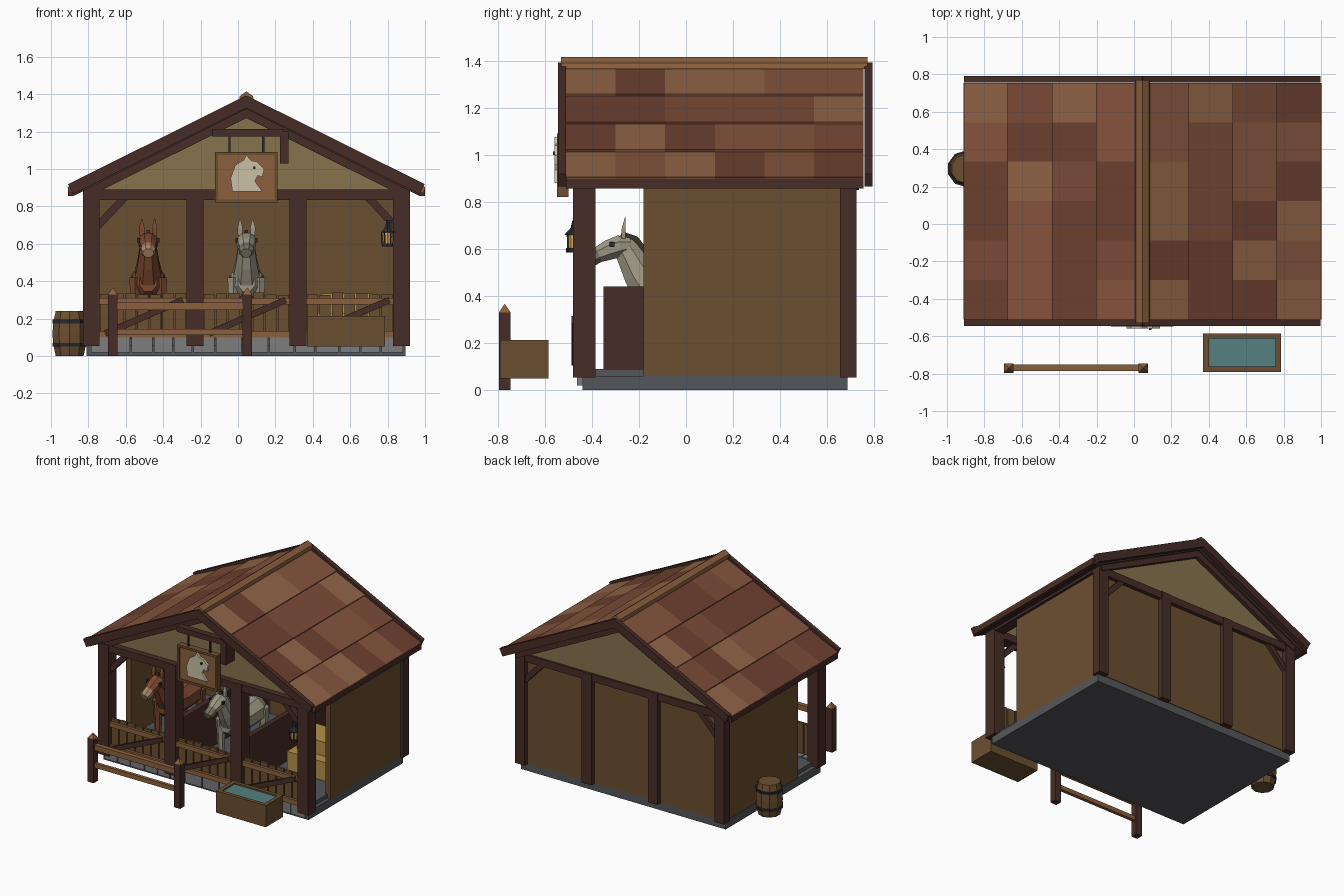
import bpy, bmesh, math, random
from mathutils import Vector, Matrix

if "Cube" in bpy.data.objects:
    bpy.data.objects.remove(bpy.data.objects["Cube"])

random.seed(4)
C = 0.045                      # building centre line in x
SLOPE = 0.503                  # roof rise per unit of x


def mat(name, code):
    rgb = [(int(code[i:i + 2], 16) / 255) ** 2.2 for i in (0, 2, 4)]
    m = bpy.data.materials.new(name)
    m.diffuse_color = (*rgb, 1)
    m.use_nodes = True
    m.node_tree.nodes["Principled BSDF"].inputs["Base Color"].default_value = m.diffuse_color
    return m


DARK = mat("dark_timber", "48302a")
WOOD = mat("plank_brown", "6b5034")
LIGHT = mat("light_timber", "8a6040")
PLASTER = mat("plaster", "857350")
STONE = mat("stone", "7c7c7e")
SLAB = mat("slab_grey", "55575a")
HAY = mat("hay", "b0914c")
WATER = mat("water", "557f80")
IRON = mat("iron", "2c2e33")
GLOW = mat("lamp_glass", "e0a850")
BONE = mat("pale_emblem", "c9bfa5")
TILES = [mat("tile_%d" % i, c) for i, c in enumerate(("7a4c3a", "84553f", "6d4234", "8f6347"))]


def finish(name, bm, *mats):
    bmesh.ops.recalc_face_normals(bm, faces=bm.faces)
    me = bpy.data.meshes.new(name)
    bm.to_mesh(me)
    bm.free()
    for m in mats:
        me.materials.append(m)
    ob = bpy.data.objects.new(name, me)
    bpy.context.collection.objects.link(ob)
    return ob


def boxes(name, m, items):
    """items: (x0, x1, y0, y1, z0, z1)"""
    bm = bmesh.new()
    for x0, x1, y0, y1, z0, z1 in items:
        M = Matrix.Translation(((x0 + x1) / 2, (y0 + y1) / 2, (z0 + z1) / 2))
        bmesh.ops.create_cube(bm, size=1, matrix=M @ Matrix.Diagonal((x1 - x0, y1 - y0, z1 - z0, 1)))
    return finish(name, bm, m)


def add_bar(bm, p, q, w, t):
    p, q = Vector(p), Vector(q)
    d = (q - p).normalized()
    side = Vector((0, 1, 0))
    up = d.cross(side).normalized()
    R = Matrix((d, side, up)).transposed().to_4x4()
    r = bmesh.ops.create_cube(bm, size=1, matrix=Matrix.Translation((p + q) / 2) @ R
                              @ Matrix.Diagonal(((q - p).length, w, t, 1)))
    return {f for v in r["verts"] for f in v.link_faces}


def bars(name, m, items):
    """items: (start, end, width along y, thickness)"""
    bm = bmesh.new()
    for it in items:
        add_bar(bm, *it)
    return finish(name, bm, m)


def prism(name, m, pts, y0, y1):
    """xz outline extruded along y"""
    bm = bmesh.new()
    f = bm.faces.new([bm.verts.new((x, y0, z)) for x, z in pts])
    r = bmesh.ops.extrude_face_region(bm, geom=[f])
    bmesh.ops.translate(bm, vec=(0, y1 - y0, 0), verts=[v for v in r["geom"] if isinstance(v, bmesh.types.BMVert)])
    return finish(name, bm, m)


def loft(name, m, x, rings, n=8):
    """rings: (y, z, half width, half depth) swept in the yz plane"""
    bm = bmesh.new()
    loops = []
    for i, (y, z, w, h) in enumerate(rings):
        a, b = rings[max(i - 1, 0)], rings[min(i + 1, len(rings) - 1)]
        d = Vector((0, b[0] - a[0], b[1] - a[1])).normalized()
        up = Vector((1, 0, 0)).cross(d)
        loops.append([bm.verts.new(Vector((x, y, z)) + Vector((w * math.cos(t), 0, 0)) + up * h * math.sin(t))
                      for t in [(k + .5) * math.tau / n for k in range(n)]])
    for A, B in zip(loops, loops[1:]):
        for k in range(n):
            bm.faces.new((A[k], A[(k + 1) % n], B[(k + 1) % n], B[k]))
    bm.faces.new(loops[0])
    bm.faces.new(loops[-1])
    return finish(name, bm, m)


def lathe(name, m, x, y, prof, n):
    """prof: (radius, z)"""
    bm = bmesh.new()
    for (r0, z0), (r1, z1) in zip(prof, prof[1:]):
        bmesh.ops.create_cone(bm, cap_ends=True, segments=n, radius1=r0, radius2=r1, depth=z1 - z0,
                              matrix=Matrix.Translation((x, y, (z0 + z1) / 2)))
    return finish(name, bm, m)


# Foundation
boxes("foundation_slab", SLAB, [(-.81, .895, -.44, .685, 0, .06), (-.78, .87, -.42, .66, .06, .09)])
xs = [-.79]
while xs[-1] < .77:
    xs.append(xs[-1] + random.uniform(.1, .15))
xs[-1] = .885
boxes("front_stones", STONE, [(a + .004, b - .004, -.462, -.40, .02, .098) for a, b in zip(xs, xs[1:])])

# Timber frame
POSTS = [C - .83, C - .275, C + .275, C + .83]
boxes("front_posts", DARK, [(x - .045, x + .045, -.48, -.385, .055, .89) for x in POSTS])
boxes("back_posts", DARK, [(x - .04, x + .04, .655, .725, .055, .89) for x in POSTS])
boxes("tie_beams", DARK, [(-.80, .89, a, b, .835, .89) for a, b in ((-.475, -.39), (.655, .72))])
boxes("wall_plates", DARK, [(C + s * .83 - .04, C + s * .83 + .04, -.44, .7, .865, .91) for s in (-1, 1)])
bars("knee_braces", DARK, [((C + s * .80, y, .69), (C + s * .64, y, .86), .05, .04)
                           for s in (-1, 1) for y in (-.435, .69)])

# Walls and gables
boxes("back_wall", WOOD, [(-.78, .87, .66, .69, .06, .86)])
boxes("side_walls", WOOD, [(C + s * .83 - .02, C + s * .83 + .02, -.18, .66, .06, .87) for s in (-1, 1)])
for n, y in (("front_gable", -.43), ("back_gable", .68)):
    prism(n, PLASTER, [(C - .86, .885), (C + .86, .885), (C, 1.325)], y, y + .025)
boxes("stall_dividers", DARK, [(x - .02, x + .02, -.35, .66, .09, .44) for x in POSTS[1:3]])

# Roof tiles: 4 rows by 6 columns per side, each row lapping the next
bm = bmesh.new()
for s in (-1, 1):
    for r in range(4):
        for c in range(6):
            a, b = r * .236, (r + 1) * .236 + .006
            y = -.51 + (c + .5) * .2108
            k = random.randrange(4)
            for f in add_bar(bm, (C + s * a, y, 1.355 - a * SLOPE), (C + s * b, y, 1.367 - b * SLOPE), .2108, .03):
                f.material_index = k
finish("roof_tiles", bm, *TILES)
E = .94
bars("roof_deck", DARK, [((C, .122, 1.335), (C + s * .93, .122, 1.335 - .93 * SLOPE), 1.25, .025) for s in (-1, 1)])
bars("barge_boards", DARK, [((C - s * .01, y, 1.365), (C + s * E, y, 1.365 - E * SLOPE), .035, .06)
                            for s in (-1, 1) for y in (-.527, .775)])
bars("gable_rafters", DARK, [((C - s * .01, y, 1.305), (C + s * .86, y, 1.305 - .86 * SLOPE), .05, .05)
                             for s in (-1, 1) for y in (-.45, .71)])
boxes("eave_boards", DARK, [(C + s * .94 - .014, C + s * .94 + .014, -.51, .755, .857, .905) for s in (-1, 1)])
prism("ridge_cap", LIGHT, [(C - .04, 1.365), (C, 1.38), (C + .04, 1.365), (C + .035, 1.39), (C, 1.415), (C - .035, 1.39)],
      -.53, .77)

# Stall gates
planks, rails, diag = [], [], []
for L, R in zip(POSTS, POSTS[1:]):
    L, R = L + .045, R - .045
    w = (R - L) / 7
    planks += [(L + i * w + .004, L + (i + 1) * w - .004, -.45, -.432, .105, .325 + .015 * random.random()) for i in range(7)]
    rails += [(L, R, -.47, -.45, z, z + .035) for z in (.10, .275)]
    diag.append(((L + .03, -.475, .12), (R - .02, -.475, .30), .022, .035))
boxes("gate_planks", WOOD, planks)
boxes("gate_rails", LIGHT, rails)
bars("gate_diagonals", DARK, diag)

# Hanging sign
boxes("sign_bracket", DARK, [(-.14, .245, -.53, -.48, 1.175, 1.215), (.225, .27, -.53, -.43, 1.03, 1.20)])
boxes("sign_hangers", IRON, [(x - .006, x + .006, -.53, -.518, 1.08, 1.18) for x in (-.045, .135)])
boxes("sign_board", LIGHT, [(-.11, .2, -.54, -.505, .83, 1.08)])
boxes("sign_frame", WOOD, [(-.122, .21, -.548, -.5, z, z + .016) for z in (.82, 1.074)]
      + [(x, x + .016, -.548, -.5, .82, 1.09) for x in (-.122, .194)])
prism("sign_horse_emblem", BONE, [(-.03, .88), (.13, .88), (.09, .935), (.105, .965), (.13, .957), (.14, 1.0),
                                  (.10, 1.04), (.07, 1.045), (.045, 1.075), (.03, 1.048), (-.015, 1.02), (-.04, .95)], -.558, -.54)
boxes("sign_emblem_eye", IRON, [(.08, .094, -.566, -.556, 1.0, 1.014)])

# Lantern on the corner post
lathe("lantern_body", GLOW, .8, -.475, [(.026, .6), (.03, .66)], 6)
lathe("lantern_metal", IRON, .8, -.475, [(.034, .585), (.034, .603)], 6)
lathe("lantern_cap", IRON, .8, -.475, [(.042, .66), (.015, .69), (.008, .72)], 6)
bars("lantern_cage", IRON, [((.8 + .03 * math.cos(a), -.475 + .03 * math.sin(a), .59),
                             (.8 + .033 * math.cos(a), -.475 + .033 * math.sin(a), .665), .007, .007)
                            for a in [k * math.tau / 6 for k in range(6)]])
boxes("lantern_hook", IRON, [(.79, .86, -.48, -.468, .715, .727)])

# Hitching rail
PX = (-.67, .05)
boxes("hitching_posts", DARK, [(x - .025, x + .025, -.795, -.745, 0, .33) for x in PX])
for x in PX:
    ob = lathe("hitching_post_cap", LIGHT, 0, 0, [(.036, .33), (.001, .366)], 4)
    ob.rotation_euler.z = math.pi / 4
    ob.location = (x, -.77, 0)
boxes("hitching_rails", LIGHT, [(-.69, .07, -.787, -.752, .245, .285), (-.66, .04, -.782, -.757, .112, .145)])

# Water trough
boxes("trough_sides", WOOD, [(.37, .785, -.79, -.762, .05, .213), (.37, .785, -.612, -.585, .05, .213),
                             (.37, .4, -.762, -.612, .05, .213), (.757, .785, -.762, -.612, .05, .213),
                             (.4, .757, -.762, -.612, .05, .08)])
boxes("trough_water", WATER, [(.4, .757, -.762, -.612, .18, .203)])

# Barrel
lathe("barrel", WOOD, -.9, .295, [(.078, 0), (.094, .07), (.096, .12), (.094, .17), (.078, .242)], 10)
for z in (.05, .175):
    lathe("barrel_hoop", IRON, -.9, .295, [(.096, z), (.098, z + .02)], 10)

# Hay bales in the empty stall
boxes("hay_bales", HAY, [(.42, .76, -.02, .2, .09, .23), (.42, .76, .23, .45, .09, .23), (.45, .72, .06, .28, .23, .335)])

# Horses
for tag, x, coat, hair, nose in (("brown", -.48, mat("brown_coat", "7a4a34"), DARK, mat("brown_nose", "a88468")),
                                 ("grey", .045, mat("grey_coat", "9c9684"), mat("grey_hair", "40352e"), mat("grey_nose", "77705f"))):
    loft(tag + "_horse_body", coat, x, [(-.215, .40, .05, .06), (-.17, .40, .09, .095), (-.02, .385, .095, .095),
                                        (.12, .395, .098, .1), (.19, .395, .06, .07)])
    loft(tag + "_horse_neck", coat, x, [(-.13, .41, .085, .10), (-.2, .5, .062, .075), (-.255, .6, .045, .055), (-.265, .63, .035, .04)])
    loft(tag + "_horse_head", coat, x, [(-.235, .615, .04, .035), (-.28, .612, .056, .05), (-.33, .595, .05, .046), (-.375, .575, .038, .036)])
    loft(tag + "_horse_muzzle", nose, x, [(-.37, .577, .039, .037), (-.405, .56, .042, .038), (-.43, .55, .03, .027)])
    for s in (-1, 1):
        loft(tag + "_horse_ear", coat, x + s * .034, [(-.265, .645, .017, .012), (-.265, .685, .02, .012), (-.258, .735, .002, .002)], 4)
        boxes(tag + "_horse_eye", IRON, [(x + s * .052 - .007, x + s * .052 + .007, -.325, -.303, .608, .63)])
        for y in (-.165, .14):
            X = x + s * .07
            loft(tag + "_horse_leg", coat, X, [(y, .42, .036, .045), (y, .27, .027, .03), (y, .13, .022, .022)], 6)
            loft(tag + "_horse_hoof", hair, X, [(y, .14, .025, .026), (y - .005, .09, .03, .033)], 6)
    loft(tag + "_horse_mane", hair, x, [(-.275, .665, .012, .015), (-.215, .64, .014, .022), (-.165, .57, .014, .024), (-.10, .48, .012, .02)], 4)
    loft(tag + "_horse_tail", hair, x, [(.185, .45, .016, .016), (.225, .38, .028, .024), (.225, .2, .012, .012)], 6)
